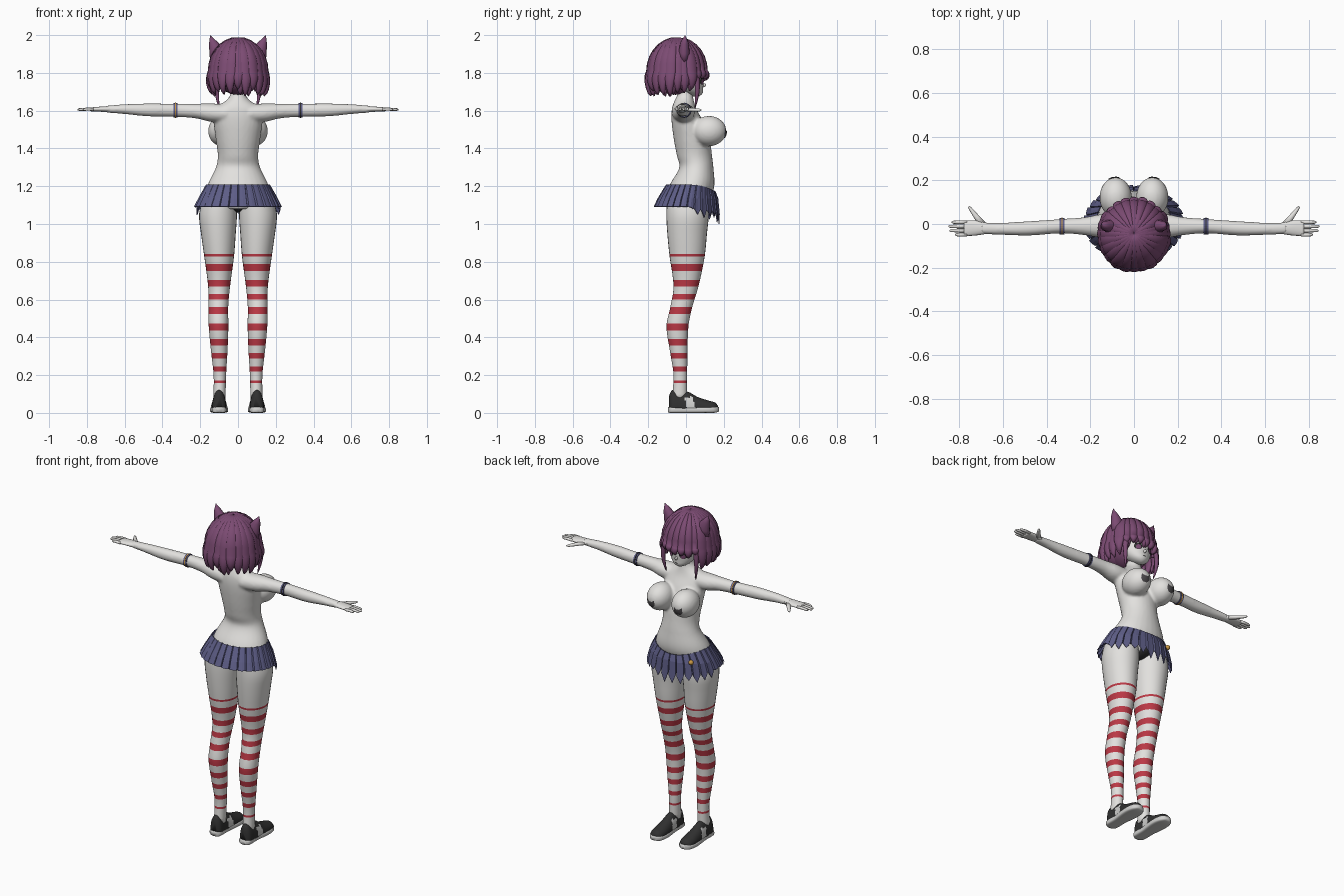
import bpy, bmesh, math, random
from mathutils import Vector, Matrix

random.seed(4)
if "Cube" in bpy.data.objects:
    bpy.data.objects.remove(bpy.data.objects["Cube"], do_unlink=True)


def material(name, r, g, b):
    m = bpy.data.materials.new(name)
    m.use_nodes = True
    m.diffuse_color = (r, g, b, 1)
    m.node_tree.nodes["Principled BSDF"].inputs["Base Color"].default_value = (r, g, b, 1)
    return m


SKIN = material("pale skin", .76, .75, .73)
HAIR = material("plum hair", .2, .07, .17)
CLOTH = material("slate blue cloth", .11, .11, .24)
RED = material("stripe red", .5, .04, .06)
DARK = material("charcoal", .03, .03, .03)
SOLE = material("sole grey", .62, .62, .61)
GOLD = material("gold", .6, .32, .06)
PATCH = material("patch grey", .07, .065, .07)


def finish(name, bm, mats, smooth=True, mirror=False):
    bmesh.ops.recalc_face_normals(bm, faces=bm.faces)
    for f in bm.faces:
        f.smooth = smooth
    me = bpy.data.meshes.new(name)
    bm.to_mesh(me)
    bm.free()
    for m in mats:
        me.materials.append(m)
    ob = bpy.data.objects.new(name, me)
    bpy.context.scene.collection.objects.link(ob)
    if mirror:
        ob.modifiers.new("Mirror", "MIRROR").use_mirror_merge = False
    return ob


def spline(keys, t):
    """Smooth values between key rows; the first column is the position."""
    i = max(0, min(len(keys) - 2, sum(k[0] <= t for k in keys) - 1))
    a, b = keys[i], keys[i + 1]
    p, q = keys[max(i - 1, 0)], keys[min(i + 2, len(keys) - 1)]
    h = b[0] - a[0]
    u = (t - a[0]) / h
    out = []
    for c in range(1, len(a)):
        ma = (b[c] - p[c]) / (b[0] - p[0]) * h
        mb = (q[c] - a[c]) / (q[0] - a[0]) * h
        out.append((2*u**3 - 3*u*u + 1) * a[c] + (u**3 - 2*u*u + u) * ma
                   + (3*u*u - 2*u**3) * b[c] + (u**3 - u*u) * mb)
    return out


def bridge(bm, rings):
    for r, s in zip(rings, rings[1:]):
        for i in range(len(r)):
            j = (i + 1) % len(r)
            bm.faces.new((r[i], r[j], s[j], s[i]))
    bm.faces.new(rings[0])
    bm.faces.new(rings[-1])


def loft(bm, axis, keys, levels=None, n=28, power=1.0, sx=1):
    """Elliptic rings along an axis; rows are position, two centres, two radii."""
    if levels is None:
        m = 5 * (len(keys) - 1)
        levels = [keys[0][0] + (keys[-1][0] - keys[0][0]) * i / m for i in range(m + 1)]
    rings = []
    for t in levels:
        c1, c2, r1, r2 = spline(keys, t)
        ring = []
        for i in range(n):
            a = math.tau * i / n
            u = c1 + r1 * math.copysign(abs(math.cos(a)) ** power, math.cos(a))
            v = c2 + r2 * math.copysign(abs(math.sin(a)) ** power, math.sin(a))
            co = {"x": (t, u, v), "y": (u, t, v), "z": (u, v, t)}[axis]
            ring.append(bm.verts.new((co[0] * sx, co[1], co[2])))
        rings.append(ring)
    bridge(bm, rings)


def tube(bm, pts, widths, thick, side, n=8):
    """Flattened tapering tube through points."""
    pts, side, rings = [Vector(p) for p in pts], Vector(side), []
    for i, p in enumerate(pts):
        tan = (pts[min(i + 1, len(pts) - 1)] - pts[max(i - 1, 0)]).normalized()
        nrm = side.cross(tan).normalized()
        w = widths[i]
        rings.append([bm.verts.new(p + side * w * math.cos(math.tau * k / n)
                                   + nrm * min(w, thick) * math.sin(math.tau * k / n)) for k in range(n)])
    bridge(bm, rings)


def ball(bm, centre, radii):
    bmesh.ops.create_uvsphere(bm, u_segments=32, v_segments=20, radius=1,
                              matrix=Matrix.Translation(centre) @ Matrix.Diagonal((*radii, 1)))


def plate(name, centre, outline, surface, mat, lift=.003):
    """Thin painted shape laid on a curved surface y = surface(x, z)."""
    bm = bmesh.new()
    rings = []
    for s in (1, .7, .4, .1):
        pts = [(centre[0] + x * s, centre[1] + z * s) for x, z in outline]
        rings.append([bm.verts.new((x, surface(x, z) + lift, z)) for x, z in pts])
    bridge(bm, rings)
    bm.faces.ensure_lookup_table()
    bm.faces.remove(bm.faces[-2])
    finish(name, bm, [mat], mirror=True)


def oval(rx, rz, n=20):
    return [(rx * math.cos(math.tau * i / n), rz * math.sin(math.tau * i / n)) for i in range(n)]


# Torso, bust and arms fused into one skin
BUST, BUST_R = (.084, .122, 1.492), (.074, .092, .08)
bm = bmesh.new()
loft(bm, "z", [(1.08, 0, 0, .12, .09), (1.13, 0, .01, .17, .115), (1.2, 0, .03, .163, .12),
               (1.3, 0, .055, .117, .09), (1.36, 0, .045, .107, .093), (1.45, 0, .03, .118, .095),
               (1.55, 0, .005, .13, .082), (1.61, 0, -.01, .125, .065), (1.65, 0, -.01, .068, .052),
               (1.68, 0, -.005, .042, .042), (1.74, 0, 0, .04, .04)])
for s in (1, -1):
    loft(bm, "x", [(.06, -.015, 1.585, .06, .05), (.15, -.01, 1.59, .055, .048), (.22, -.01, 1.598, .042, .039),
                   (.33, -.01, 1.602, .033, .035), (.48, -.02, 1.604, .033, .034),
                   (.6, -.022, 1.608, .028, .026), (.7, -.02, 1.608, .026, .018)], sx=s)
    ball(bm, (BUST[0] * s, *BUST[1:]), BUST_R)
body = finish("body", bm, [SKIN])
rm = body.modifiers.new("Remesh", "REMESH")
rm.mode, rm.voxel_size, rm.use_smooth_shade = "VOXEL", .008, True
sm = body.modifiers.new("Smooth", "SMOOTH")
sm.factor, sm.iterations = .5, 5


# Chest patches with two pointed tips
def bust_y(x, z):
    d = 1 - ((x - BUST[0]) / BUST_R[0]) ** 2 - ((z - BUST[2]) / BUST_R[2]) ** 2
    return BUST[1] + BUST_R[1] * math.sqrt(max(d, 0))


cat = [(.024, .026), (.01, .016), (-.01, .016), (-.024, .026), (-.026, -.004), (-.013, -.02), (.013, -.02), (.026, -.004)]
plate("chest_patch", (.092, 1.475), cat, bust_y, PATCH)

# Hands
bm = bmesh.new()
loft(bm, "x", [(.67, -.02, 1.608, .024, .017), (.72, -.018, 1.608, .034, .014), (.78, -.02, 1.607, .036, .01)], n=16)
for i, tip in enumerate((.835, .85, .845, .82)):
    y = .008 - .019 * i
    tube(bm, [(.765, y, 1.607), (.8, y, 1.608), (tip - .008, y, 1.606), (tip, y, 1.605)],
         (.009, .009, .007, .003), .008, (0, 1, 0))
tube(bm, [(.69, -.005, 1.606), (.72, .03, 1.605), (.75, .07, 1.603), (.758, .08, 1.603)],
     (.016, .013, .008, .003), .01, (.65, -.75, 0))
finish("hand", bm, [SKIN], mirror=True)

# Arm bands
for s, side in ((1, "left"), (-1, "right")):
    for name, x, w, r, mat in (("band", .33, .011, .037, CLOTH), ("band_trim", .33, .003, .039, GOLD if s < 0 else DARK)):
        bm = bmesh.new()
        loft(bm, "x", [(x - w, -.01, 1.602, r, r + .001), (x + w, -.01, 1.602, r, r + .001)], sx=s)
        finish(side + "_arm_" + name, bm, [mat], smooth=False)

# Legs with striped stockings
stripes = [(.835, .012), (.77, .036), (.687, .034), (.615, .03), (.542, .036),
           (.455, .038), (.375, .034), (.303, .03), (.232, .026), (.165, .012)]
levels = [z + k * h / 2 for z, h in stripes for k in (-1, 1)] + [.07 + .03 * i for i in range(36)] + [1.14]
bm = bmesh.new()
loft(bm, "z", [(.07, .098, -.035, .032, .04), (.2, .096, -.03, .033, .036), (.32, .099, -.038, .043, .046),
               (.46, .103, -.045, .052, .058), (.56, .104, -.025, .052, .058), (.67, .1, .0, .058, .066),
               (.83, .1, .006, .079, .093), (.95, .104, .006, .092, .105), (1.05, .106, .008, .1, .112),
               (1.14, .1, .005, .085, .105)], sorted(set(round(z, 4) for z in levels)))
for f in bm.faces:
    z = f.calc_center_median().z
    f.material_index = int(any(abs(z - c) < h / 2 for c, h in stripes))
finish("leg", bm, [SKIN, RED], mirror=True)

# Underwear
bm = bmesh.new()
ball(bm, (0, .02, 1.105), (.06, .1, .045))
finish("underwear", bm, [DARK])

# Shoes
bm = bmesh.new()
loft(bm, "y", [(-.094, .1, .016, .02, .014), (-.08, .1, .016, .036, .016), (0, .1, .016, .038, .016),
               (.1, .1, .016, .048, .016), (.155, .1, .017, .038, .016), (.176, .1, .019, .016, .012)], power=.5)
finish("shoe_sole", bm, [SOLE], mirror=True)
bm = bmesh.new()
loft(bm, "y", [(-.09, .1, .03, .018, .06), (-.075, .1, .03, .034, .09), (-.03, .1, .03, .037, .085), (.015, .1, .03, .038, .08),
               (.06, .1, .03, .042, .055), (.12, .1, .028, .043, .037), (.155, .1, .026, .034, .028), (.17, .1, .025, .014, .012)])
for v in bm.verts:
    v.co.z = max(v.co.z, .02)
for f in bm.faces:
    c = f.calc_center_median()
    f.material_index = int(-.005 < c.y - .3 * (.06 - c.z) < .04 and c.z < .085)
finish("shoe_upper", bm, [DARK, SOLE], mirror=True)

# Pleated skirt with a torn hem on the +y side
bm = bmesh.new()
pleats, rows = 28, ([], [], [])
for i in range(pleats):
    drop = random.uniform(.03, .075)
    for frac, bulge, tear in ((0, .96, 0), (.12, 1.03, .3), (.55, 1.02, 1), (.95, 1, .2)):
        a = math.tau * (i + frac) / pleats
        c, s = math.cos(a), math.sin(a)
        top = 1.208 - .035 * max(0, s) ** 2
        low = 1.092 - .02 * max(0, s) - (drop * tear if s > .2 else 0)
        k = 1 + (bulge - 1) * .4
        rows[0].append(bm.verts.new((.168 * k * c, .025 + .13 * k * s, top)))
        rows[1].append(bm.verts.new((.205 * bulge * c, .01 + .156 * bulge * s, 1.135)))
        rows[2].append(bm.verts.new((.226 * bulge * c, .004 + .17 * bulge * s, low)))
bridge(bm, rows)
bm.faces.ensure_lookup_table()
for f in list(bm.faces)[-2:]:
    bm.faces.remove(f)
skirt = finish("skirt", bm, [CLOTH], smooth=False)
skirt.modifiers.new("Solidify", "SOLIDIFY").thickness = .004
bm = bmesh.new()
ball(bm, (-.13, .137, 1.145), (.014, .014, .014))
finish("skirt_charm", bm, [GOLD])

# Head and face
head = [(1.675, 0, .055, .012, .014), (1.69, 0, .045, .042, .042), (1.72, 0, .027, .071, .064),
        (1.76, 0, .013, .088, .081), (1.83, 0, 0, .1, .098), (1.9, 0, -.01, .085, .085), (1.95, 0, -.02, .03, .03)]
bm = bmesh.new()
loft(bm, "z", head)
ball(bm, (0, .093, 1.735), (.007, .014, .01))
finish("head", bm, [SKIN])


def face_y(x, z):
    _, cy, rx, ry = spline(head, z)
    return cy + ry * math.sqrt(max(0, 1 - (x / rx) ** 2))


plate("eye", (.041, 1.757), oval(.021, .019), face_y, DARK)
plate("iris", (.041, 1.753), oval(.013, .014), face_y, HAIR, .005)
plate("brow", (.041, 1.79), oval(.022, .003), face_y, HAIR)
plate("mouth", (0, 1.706), oval(.011, .003), face_y, DARK)

# Hair: inner volume and overlapping locks
bm = bmesh.new()
ball(bm, (0, -.055, 1.83), (.137, .137, .146))
ball(bm, (0, -.09, 1.765), (.12, .092, .075))


def lock(angle, reach, end, width):
    pts, widths = [], []
    for i in range(15):
        t = i / 14
        if t < .5:
            r, z = reach * math.sin(math.pi * t), 1.81 + .168 * math.cos(math.pi * t)
        else:
            u = 2 * t - 1
            r = reach * (1 + .08 * math.sin(math.pi * u) - .06 * u * u)
            z = 1.81 - (1.81 - end) * u
        pts.append((r * math.cos(angle), -.045 + r * math.sin(angle), z))
        widths.append(width * (.3 + .7 * math.sin(math.pi * min(t, .5))) * (1 - max(0, t - .55) / .46) ** .6)
    tube(bm, pts, widths, .013, (-math.sin(angle), math.cos(angle), 0))


for layer, count in ((0, 24), (1, 19)):
    for i in range(count):
        a = math.tau * (i + .5 * layer) / count
        fringe = math.sin(a) > .6
        end = random.uniform(1.745, 1.775) if fringe else random.uniform(1.675, 1.715)
        back = .008 * max(0, -math.sin(a))
        lock(a, .148 + back - .01 * layer + random.uniform(-.004, .004), end, .027 if fringe else .034)
for a in (.75, math.pi - .75):
    lock(a, .145, 1.615, .018)
finish("hair", bm, [HAIR])

# Cat ears
bm = bmesh.new()
tube(bm, [(.098, -.01, 1.87), (.112, -.01, 1.915), (.133, -.008, 1.96), (.147, -.005, 1.998)],
     (.052, .042, .022, .001), .03, (.93, 0, -.36), n=10)
finish("cat_ear", bm, [HAIR], mirror=True)
